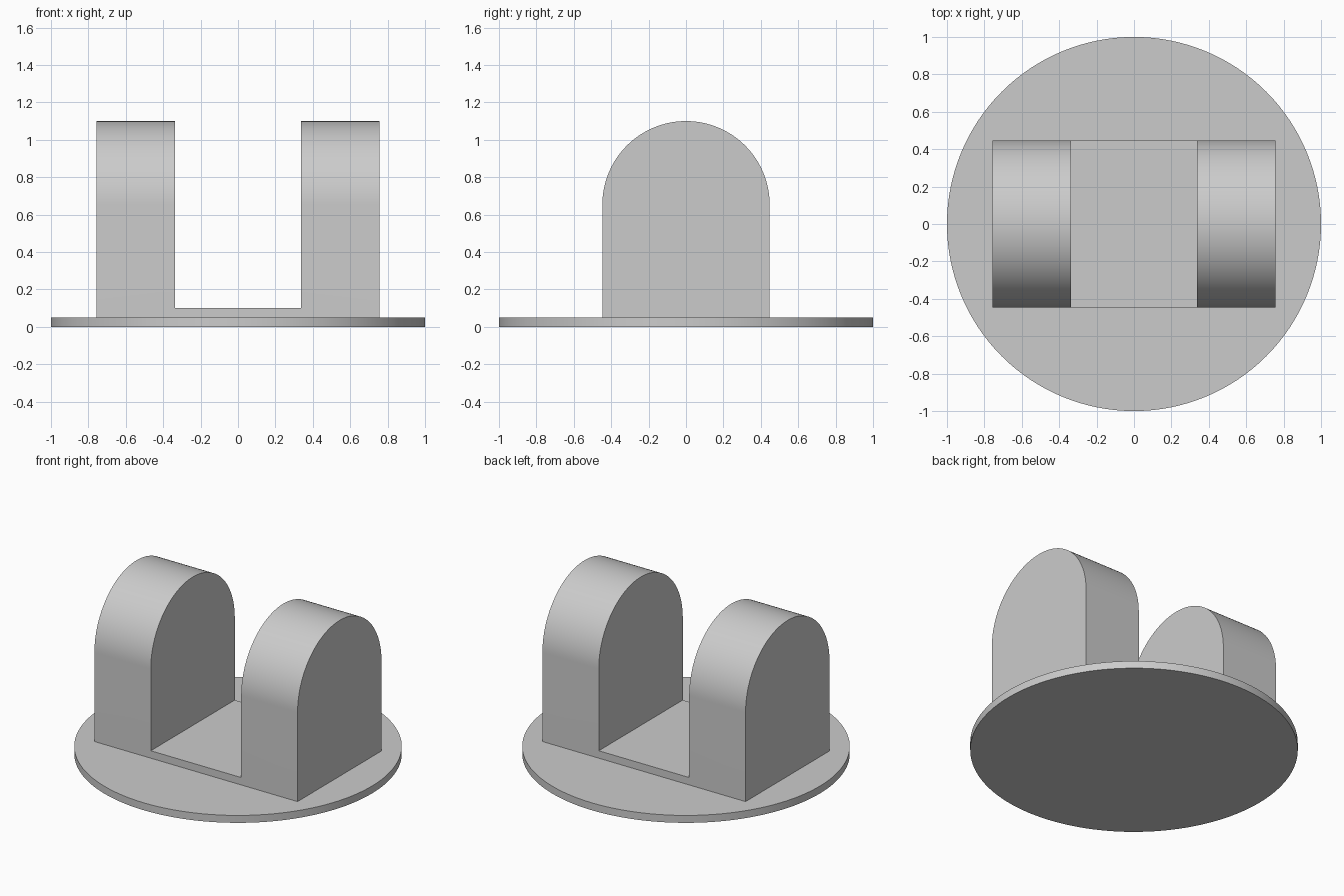
import bpy, bmesh, math

cube = bpy.data.objects.get("Cube")
if cube:
    bpy.data.objects.remove(cube, do_unlink=True)

# Dimensions
DISC_H = 0.05      # base disc thickness
FLOOR_Z = 0.10     # bottom of the slot
HALF_X = 0.757     # outer half width of the bracket
SLOT_X = 0.337     # half width of the slot
R = 0.447          # radius of the rounded lugs
TOP_Z = 1.10
ARC_STEPS = 64

grey = bpy.data.materials.new("plain_grey")
grey.use_nodes = True
colour = (0.6, 0.6, 0.6, 1)
grey.diffuse_color = colour
grey.node_tree.nodes["Principled BSDF"].inputs["Base Color"].default_value = colour


def smooth(obj):
    bpy.ops.object.select_all(action='DESELECT')
    obj.select_set(True)
    bpy.context.view_layer.objects.active = obj
    bpy.ops.object.shade_smooth_by_angle(angle=math.radians(30))


# Base disc
bpy.ops.mesh.primitive_cylinder_add(vertices=128, radius=1, depth=DISC_H,
                                    location=(0, 0, DISC_H / 2))
disc = bpy.context.object
disc.name = "base_disc"
disc.data.materials.append(grey)
smooth(disc)

# Clevis bracket: arched profile extruded along x
bm = bmesh.new()
arc = [math.pi * i / ARC_STEPS for i in range(ARC_STEPS + 1)]
profile = [(-R, DISC_H), (R, DISC_H)]
profile += [(R * math.cos(a), TOP_Z - R + R * math.sin(a)) for a in arc]
face = bm.faces.new([bm.verts.new((-HALF_X, y, z)) for y, z in profile])
ext = bmesh.ops.extrude_face_region(bm, geom=[face])
moved = [v for v in ext["geom"] if isinstance(v, bmesh.types.BMVert)]
bmesh.ops.translate(bm, verts=moved, vec=(2 * HALF_X, 0, 0))
bmesh.ops.recalc_face_normals(bm, faces=bm.faces)
mesh = bpy.data.meshes.new("clevis_bracket")
bm.to_mesh(mesh)
bm.free()
bracket = bpy.data.objects.new("clevis_bracket", mesh)
bpy.context.collection.objects.link(bracket)
mesh.materials.append(grey)

# Slot between the two lugs
bpy.ops.mesh.primitive_cube_add(size=1, location=(0, 0, FLOOR_Z + 1))
cutter = bpy.context.object
cutter.name = "slot_cutter"
cutter.scale = (2 * SLOT_X, 2, 2)
cutter.hide_render = True
cutter.data.materials.append(grey)
cut = bracket.modifiers.new("slot", 'BOOLEAN')
cut.operation = 'DIFFERENCE'
cut.solver = 'EXACT'
cut.object = cutter
bpy.context.view_layer.objects.active = bracket
bpy.ops.object.modifier_apply(modifier=cut.name)
bpy.data.objects.remove(cutter, do_unlink=True)
smooth(bracket)
